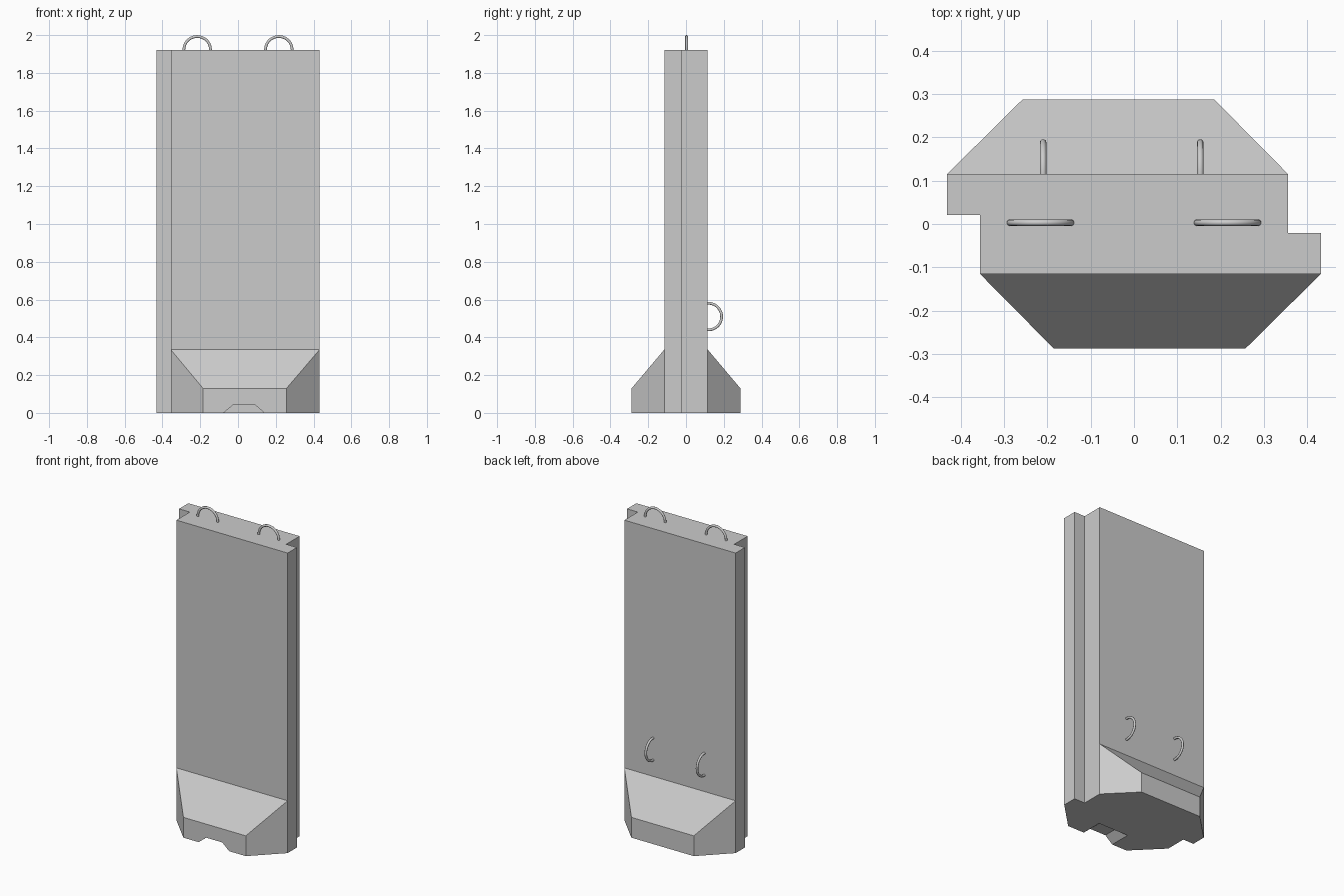
import bpy, bmesh, math
from mathutils import Matrix, Vector

if "Cube" in bpy.data.objects:
    bpy.data.objects.remove(bpy.data.objects["Cube"])

H = 1.921          # panel height
T = 0.115          # half thickness of panel


def make_object(name, bm):
    bmesh.ops.recalc_face_normals(bm, faces=bm.faces)
    mesh = bpy.data.meshes.new(name)
    bm.to_mesh(mesh)
    bm.free()
    ob = bpy.data.objects.new(name, mesh)
    bpy.context.collection.objects.link(ob)
    return ob


def prism(points, offset):
    """Extrude a flat polygon of 3D points along an offset vector."""
    bm = bmesh.new()
    face = bm.faces.new([bm.verts.new(p) for p in points])
    ext = bmesh.ops.extrude_face_region(bm, geom=[face])
    top = [g for g in ext["geom"] if isinstance(g, bmesh.types.BMVert)]
    bmesh.ops.translate(bm, verts=top, vec=offset)
    return bm


def half_loop(name, centre, along, out, radius=0.0705, wire=0.0075):
    """Half ring of bent wire standing on a surface, feet slightly embedded."""
    curve = bpy.data.curves.new(name, "CURVE")
    curve.dimensions = "3D"
    curve.bevel_depth = wire
    curve.bevel_resolution = 3
    curve.use_fill_caps = True
    angles = [math.radians(-6 + 192 * i / 24) for i in range(25)]
    spline = curve.splines.new("POLY")
    spline.points.add(len(angles) - 1)
    for p, a in zip(spline.points, angles):
        pos = Vector(centre) + radius * (math.cos(a) * Vector(along) + math.sin(a) * Vector(out))
        p.co = (*pos, 1)
    spline.use_smooth = True
    ob = bpy.data.objects.new(name, curve)
    bpy.context.collection.objects.link(ob)


# Panel with stepped interlocking ends (half turn symmetric section)
half = [(-0.36, -T), (0.432, -T), (0.432, -0.021), (0.356, -0.021)]
half[0] = (-0.356, -T)
section = half[1:] + [(-x, -y) for x, y in half[:1]]
section += [(-x, -y) for x, y in section]
make_object("wall_panel", prism([(x, y, 0) for x, y in section], (0, 0, H)))

# Feet: tapered block with sloping top and a forklift notch; rear is a half turn
for name, turn in (("front_foot", 0), ("rear_foot", math.pi)):
    plan = [(-0.356, -T), (0.432, -T), (0.257, -0.288), (-0.185, -0.288)]
    bm = prism([(x, y, 0) for x, y in plan], (0, 0, 0.335))
    for v in bm.verts:
        if v.co.z > 0.1 and v.co.y < -0.2:
            v.co.z = 0.13
    bm.transform(Matrix.Rotation(turn, 4, "Z"))
    foot = make_object(name, bm)

    notch = [(-0.125, -0.04), (0.185, -0.04), (0.09, 0.043), (-0.025, 0.043)]
    bm = prism([(x, -0.35, z) for x, z in notch], (0, 0.2, 0))
    bm.transform(Matrix.Rotation(turn, 4, "Z"))
    cutter = make_object(name + "_notch_cutter", bm)
    cutter.hide_render = True
    cutter.hide_viewport = True
    cut = foot.modifiers.new("notch", "BOOLEAN")
    cut.operation = "DIFFERENCE"
    cut.solver = "EXACT"
    cut.object = cutter

# Lifting loops on the top edge and on the back face
for side, x in (("left", -0.216), ("right", 0.216)):
    half_loop("top_lifting_loop_" + side, (x, 0.003, H + 0.001), (1, 0, 0), (0, 0, 1))
for side, x in (("left", -0.21), ("right", 0.153)):
    half_loop("back_lifting_loop_" + side, (x, T + 0.003, 0.51), (0, 0, 1), (0, 1, 0))
